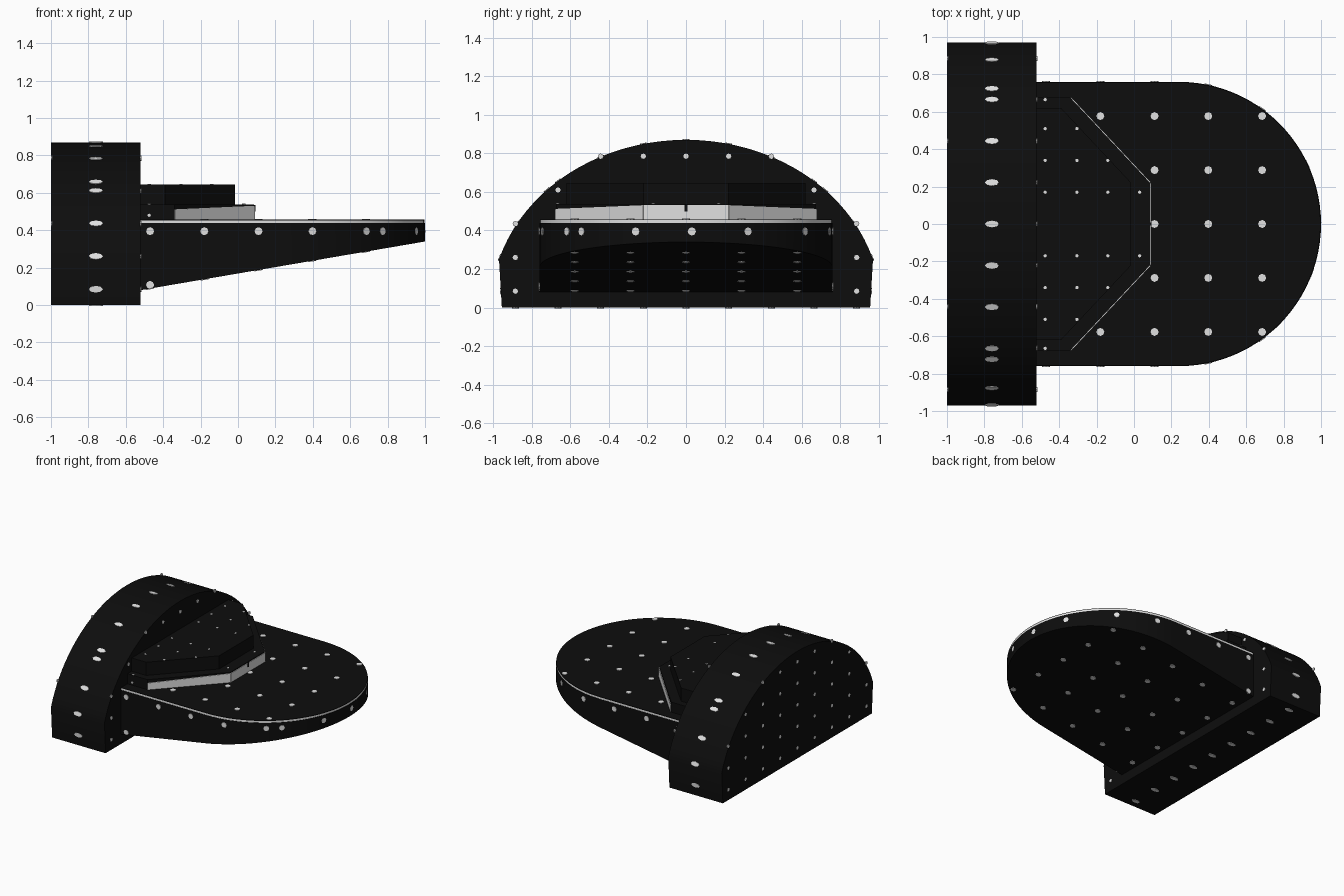
import bpy, bmesh, math
from mathutils import Vector, Matrix

if "Cube" in bpy.data.objects:
    bpy.data.objects.remove(bpy.data.objects["Cube"])


def material(name, v):
    m = bpy.data.materials.new(name)
    m.diffuse_color = (v, v, v, 1)
    m.use_nodes = True
    m.node_tree.nodes["Principled BSDF"].inputs["Base Color"].default_value = m.diffuse_color
    return m


BLACK = material("hull black", 0.004)
WHITE = material("lamp white", 0.75)


def finish(name, bm, mat, smooth=True):
    bmesh.ops.recalc_face_normals(bm, faces=bm.faces)
    me = bpy.data.meshes.new(name)
    bm.to_mesh(me)
    bm.free()
    me.materials.append(mat)
    if smooth:
        me.shade_smooth()
        me.set_sharp_from_angle(angle=math.radians(25))
    ob = bpy.data.objects.new(name, me)
    bpy.context.collection.objects.link(ob)
    return ob


def loft(name, loop_a, loop_b, mat, smooth=True):
    """Closed solid between two matching outlines."""
    bm = bmesh.new()
    a = [bm.verts.new(p) for p in loop_a]
    b = [bm.verts.new(p) for p in loop_b]
    bm.faces.new(a)
    bm.faces.new(b)
    n = len(a)
    for i in range(n):
        j = (i + 1) % n
        bm.faces.new((a[i], a[j], b[j], b[i]))
    return finish(name, bm, mat, smooth)


def slab(name, pts, z0, z1, mat):
    return loft(name, [(x, y, z0) for x, y in pts], [(x, y, z1) for x, y in pts], mat)


def lamps(name, items, length, width):
    """Thin eight-sided discs; each item is (position, normal); length runs along x."""
    bm = bmesh.new()
    for pos, nrm in items:
        n = Vector(nrm).normalized()
        u = Vector((1, 0, 0)) if abs(n.x) < 0.8 else Vector((0, 1, 0))
        u = (u - n * u.dot(n)).normalized()
        v = n.cross(u)
        rot = Matrix((u, v, n)).transposed().to_4x4()
        mat = Matrix.Translation(Vector(pos)) @ rot @ Matrix.Diagonal((length / 2, width / 2, 1, 1))
        bmesh.ops.create_cone(bm, cap_ends=True, segments=8, radius1=1, radius2=1,
                              depth=0.008, matrix=mat)
    return finish(name, bm, WHITE, False)


# rear engine block: arched profile run along x
A, B, X0, X1 = 1.0125, 0.87, -1.0, -0.52
arch_z = lambda y: B * math.sqrt(1 - (y / A) ** 2)
arch_y = lambda z: A * math.sqrt(1 - (z / B) ** 2)
t0 = math.asin(0.25 / B)
arc = [t0 + (math.pi - 2 * t0) * i / 40 for i in range(41)]
prof = [(0.955, 0)] + [(A * math.cos(t), B * math.sin(t)) for t in arc] + [(-0.955, 0)]
loft("engine_block", [(X0, y, z) for y, z in prof], [(X1, y, z) for y, z in prof], BLACK)

# front deck: round-nosed wedge with sloping underside
R, CX = 0.76, 0.24
low = lambda x: 0.08 + (x + 0.52) * 0.171


def deck_outline(r):
    ang = [-math.pi / 2 + math.pi * i / 48 for i in range(49)]
    return [(-0.53, -r)] + [(CX + r * math.cos(a), r * math.sin(a)) for a in ang] + [(-0.53, r)]


pts = deck_outline(R)
loft("deck_hull", [(x, y, low(x)) for x, y in pts], [(x, y, 0.438) for x, y in pts], BLACK)
slab("deck_light_strip", deck_outline(R - 0.003), 0.438, 0.453, WHITE)
slab("deck_top", deck_outline(R - 0.003), 0.453, 0.457, BLACK)

# cabin: two stacked tapering tiers
lower = [(-0.53, -0.675), (-0.34, -0.675), (0.086, -0.22), (0.086, 0.22), (-0.34, 0.675), (-0.53, 0.675)]
upper = [(-0.53, -0.62), (-0.39, -0.62), (-0.015, -0.22), (-0.015, 0.22), (-0.39, 0.62), (-0.53, 0.62)]
slab("cabin_lower", lower, 0.455, 0.538, BLACK)
slab("cabin_upper", upper, 0.535, 0.645, BLACK)


# cabin windows: thin plates on the slanted and front walls
def window(name, p, q, hp, hq, n):
    n = Vector(n).normalized() * 0.005
    quad = [Vector((*p, 0.457)), Vector((*q, 0.457)), Vector((*q, hq)), Vector((*p, hp))]
    loft(name, [v - n * 0.2 for v in quad], [v + n for v in quad], WHITE, False)


for s, side in ((-1, "right"), (1, "left")):
    window("slant_window_" + side, (-0.34, s * 0.675), (0.086, s * 0.22), 0.512, 0.531, (0.455, s * 0.426, 0))
    window("front_window_" + side, (0.086, s * 0.22), (0.086, 0), 0.531, 0.531, (1, 0, 0))
bm = bmesh.new()
bmesh.ops.create_cube(bm, size=1, matrix=Matrix.Translation((0.09, 0, 0.517)) @ Matrix.Diagonal((0.008, 0.014, 0.035, 1)))
finish("window_divider", bm, BLACK, False)

# engine block lamps on the arch, sides and underside
MX = -0.76
cols = [0.2213 * k for k in range(-4, 5)]
rows = [0.085 + 0.175 * k for k in range(5)]
items = [((MX, y, 0), (0, 0, -1)) for y in cols]
items += [((MX, y, arch_z(y)), (0, y / A**2, arch_z(y) / B**2)) for y in cols[1:-1]]
for s in (-1, 1):
    items.append(((MX, s * 0.960, rows[0]), (0, s, -0.06)))
    for z in rows[1:4]:
        y = s * arch_y(z)
        items.append(((MX, y, z), (0, y / A**2, z / B**2)))
lamps("engine_lamps", items, 0.075, 0.036)

# small lamps on the block's front and back faces
items = []
for y in cols:
    for z in rows:
        if z < arch_z(y) + 0.015:
            items.append(((X0 + 0.003, y, z), (-1, 0, 0)))
            if abs(y) > 0.8 or z > 0.6:
                items.append(((X1, y, z), (1, 0, 0)))
lamps("engine_face_lamps", items, 0.028, 0.028)

# deck lamps: grid on top and underside, row round the rim
gx = [-0.47, -0.18, 0.11, 0.397, 0.685]
gy = [-0.577, -0.288, 0, 0.288, 0.577]
items = []
for x in gx:
    for y in gy:
        items.append(((x, y, low(x)), (0.171, 0, -1)))
        if x > 0 or (x > -0.3 and abs(y) > 0.5):
            items.append(((x, y, 0.457), (0, 0, 1)))
for s in (-1, 1):
    items.append(((-0.47, s * R, 0.108), (0, s, 0)))
    for x in gx:
        d = max(0, x - CX)
        y = s * math.sqrt(R * R - d * d)
        items.append(((x, y, 0.395), (d, y, 0)))
for y in (-0.54, -0.26, 0.03, 0.32):
    d = math.sqrt(R * R - y * y)
    items.append(((CX + d - 0.003, y, 0.395), (d, y, 0)))
lamps("deck_lamps", items, 0.043, 0.043)

# tiny cabin lamps
items = []
for s in (-1, 1):
    items.append(((-0.475, s * 0.675, 0.48), (0, s, 0)))
    items.append(((-0.475, s * 0.665, 0.538), (0, 0, 1)))
    items.append(((0.03, s * 0.17, 0.538), (0, 0, 1)))
    for x, n in ((-0.475, 3), (-0.305, 3), (-0.14, 2)):
        items += [((x, s * 0.17 * k, 0.643), (0, 0, 1)) for k in range(1, n + 1)]
lamps("cabin_lamps", items, 0.018, 0.018)
